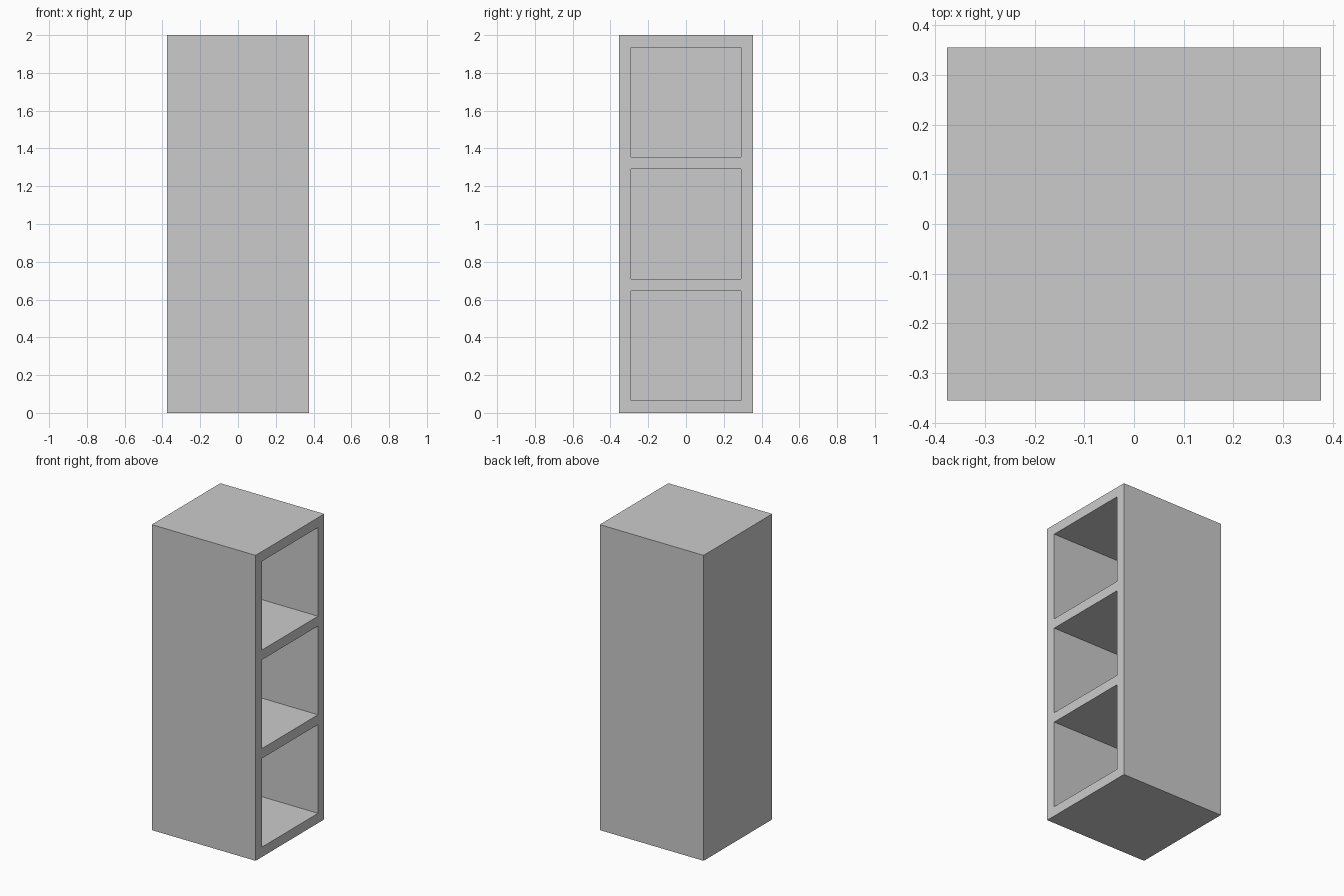
import bpy, bmesh
from mathutils import Matrix, Vector

if "Cube" in bpy.data.objects:
    bpy.data.objects.remove(bpy.data.objects["Cube"])

W, D, H = 0.752, 0.71, 2.0      # x, y, z size
T = 0.0645                      # board thickness
BACK = 0.06                     # closed panel opposite the openings
N = 3                           # compartments
cell = (H - T * (N + 1)) / N

# Solid cabinet block
bm = bmesh.new()
bmesh.ops.create_cube(bm, size=1, matrix=Matrix.Translation((0, 0, H / 2)) @ Matrix.Diagonal((W, D, H, 1)))


def open_side():
    return [f for f in bm.faces if f.normal.x > 0.9]


def cut(co, normal):
    bm.normal_update()
    faces = open_side()
    geom = set(faces)
    for f in faces:
        geom.update(f.edges)
        geom.update(f.verts)
    bmesh.ops.bisect_plane(bm, geom=list(geom), plane_co=co, plane_no=normal, dist=1e-5)


# Board outlines on the open side
for s in (-1, 1):
    cut((0, s * (D / 2 - T), 0), (0, 1, 0))
for i in range(N):
    z = T + i * (cell + T)
    cut((0, 0, z), (0, 0, 1))
    cut((0, 0, z + cell), (0, 0, 1))

# Push the compartments in
bm.normal_update()
holes = []
for f in open_side():
    c = f.calc_center_median()
    if abs(c.y) < 0.05 and any(abs(c.z - (T + cell / 2 + i * (cell + T))) < 0.05 for i in range(N)):
        holes.append(f)
caps = bmesh.ops.extrude_discrete_faces(bm, faces=holes)["faces"]
verts = list({v for f in caps for v in f.verts})
bmesh.ops.translate(bm, verts=verts, vec=Vector((BACK - W, 0, 0)))
bmesh.ops.recalc_face_normals(bm, faces=bm.faces[:])

mesh = bpy.data.meshes.new("shelf_cabinet")
bm.to_mesh(mesh)
bm.free()
bpy.context.collection.objects.link(bpy.data.objects.new("shelf_cabinet", mesh))
